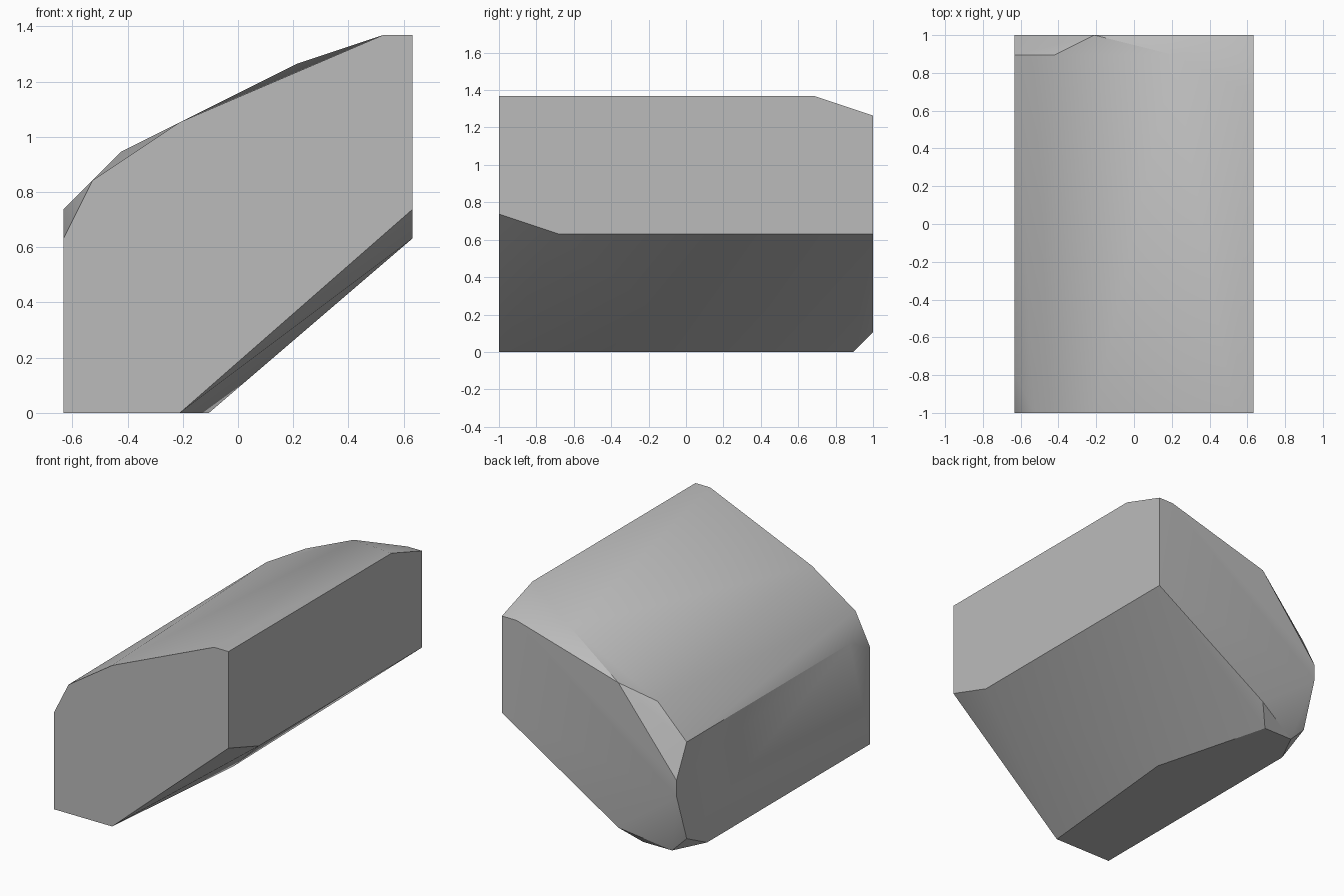
import bpy
import bmesh
import math

# Remove the startup cube
startup = bpy.data.objects.get("Cube")
if startup:
    bpy.data.objects.remove(startup, do_unlink=True)

# Block dimensions are laid out on a regular unit lattice
UNIT = 2 / 19
FRONT, BACK, CHAMFER = -9.5, 9.5, 8.5

# One flat grey material
grey = bpy.data.materials.new("stone_grey")
grey.use_nodes = True
colour = (0.5, 0.5, 0.5, 1)
grey.diffuse_color = colour
grey.node_tree.nodes["Principled BSDF"].inputs["Base Color"].default_value = colour

# Cross-section outlines (x, z) at each depth
sections = {
    FRONT: [(-6, 0), (-2, 0), (6, 7), (6, 13), (5, 13), (-2, 10), (-5, 8), (-6, 6)],
    BACK: [(6, 6), (6, 12), (5, 12), (-2, 10), (-6, 5), (-6, 4), (-2, 1)],
    CHAMFER: [(-6, 7), (-4, 9), (2, 12), (-6, 1), (-5, 0), (-3, 0)],
}
# Corners where the side and bottom faces are clipped (x, y, z)
clipped = [(6, -6.5, 6), (6, 6.5, 13), (-6, -7.5, 7), (-6, 6.5, 0), (-1, 1, 0)]
corners = [(x, y, z) for y, outline in sections.items() for x, z in outline] + clipped


def hull_object(name, points, material):
    """Wrap the points in a convex solid with flat faces merged."""
    bm = bmesh.new()
    for point in points:
        bm.verts.new([c * UNIT for c in point])
    result = bmesh.ops.convex_hull(bm, input=bm.verts[:])
    spare = {v for v in result["geom_interior"] + result["geom_unused"]
             if isinstance(v, bmesh.types.BMVert)}
    bmesh.ops.delete(bm, geom=list(spare), context="VERTS")
    bmesh.ops.dissolve_limit(bm, angle_limit=math.radians(0.5),
                             verts=bm.verts[:], edges=bm.edges[:])
    bmesh.ops.recalc_face_normals(bm, faces=bm.faces[:])
    mesh = bpy.data.meshes.new(name)
    bm.to_mesh(mesh)
    bm.free()
    mesh.materials.append(material)
    obj = bpy.data.objects.new(name, mesh)
    bpy.context.collection.objects.link(obj)
    return obj


# Chamfered sloping block, softly shaded across its shallow facets
block = hull_object("chamfered_block", corners, grey)
bpy.ops.object.select_all(action="DESELECT")
block.select_set(True)
bpy.context.view_layer.objects.active = block
bpy.ops.object.shade_smooth_by_angle(angle=math.radians(30))
